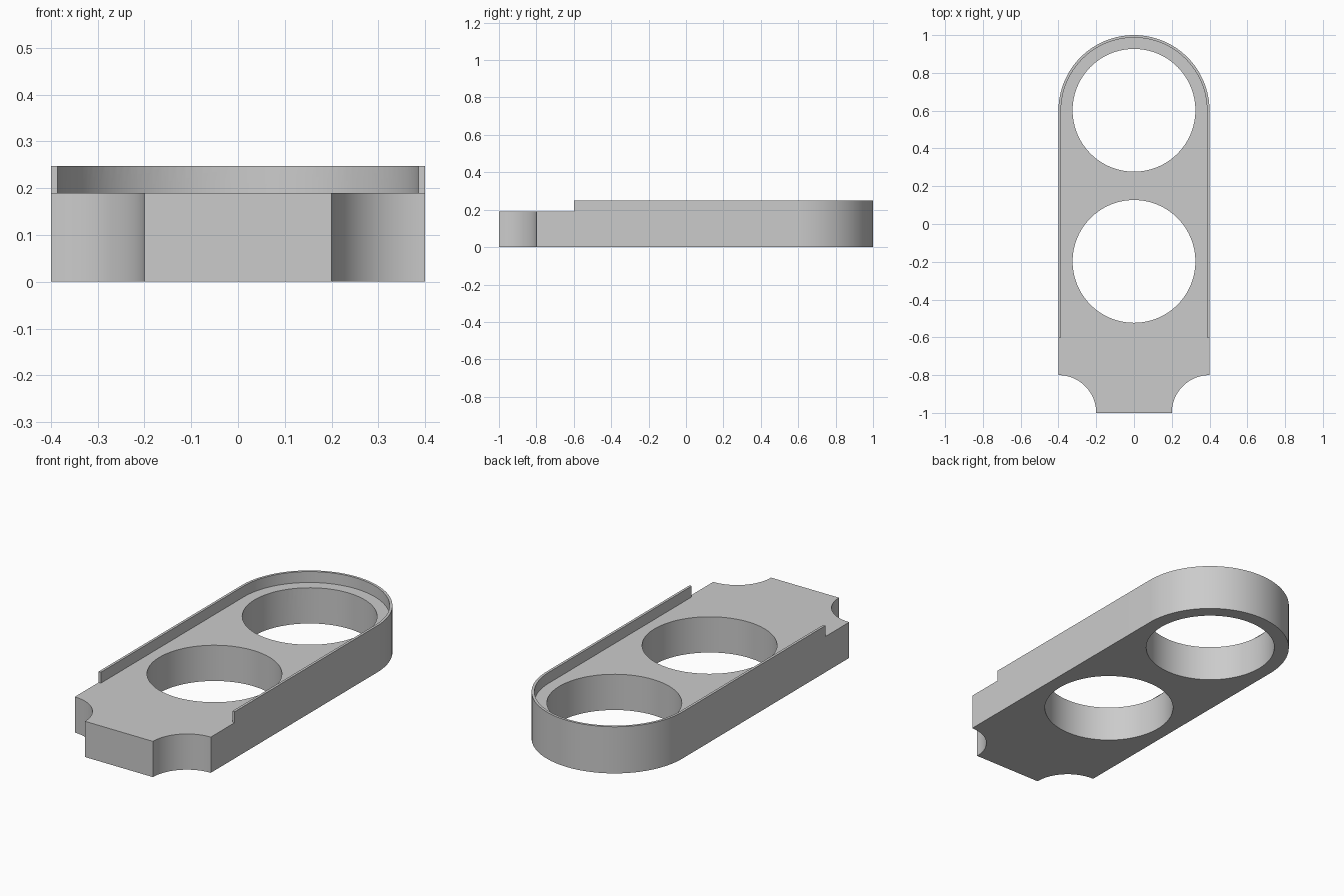
import bpy, bmesh
from math import sin, cos, radians

cube = bpy.data.objects.get("Cube")
if cube:
    bpy.data.objects.remove(cube, do_unlink=True)

HALF_WIDTH, REAR_CENTRE = 0.4, 0.6
FLOOR, TOP, WALL = 0.19, 0.248, 0.0135
HOLE_RADIUS, HOLES = 0.325, (0.602, -0.198)
NOTCH = 0.2

grey = bpy.data.materials.new("light grey")
grey.use_nodes = True
grey.diffuse_color = (0.6, 0.6, 0.6, 1)
grey.node_tree.nodes["Principled BSDF"].inputs["Base Color"].default_value = grey.diffuse_color


def arc(x, y, radius, start, end, steps):
    angles = [radians(start + (end - start) * i / steps) for i in range(steps + 1)]
    return [(x + radius * cos(a), y + radius * sin(a)) for a in angles]


def prism(name, loops, bottom, top):
    """Fill closed outlines (first outer, the rest holes) and extrude upward."""
    bm = bmesh.new()
    for loop in loops:
        verts = [bm.verts.new((x, y, bottom)) for x, y in loop]
        for a, b in zip(verts, verts[1:] + verts[:1]):
            bm.edges.new((a, b))
    bmesh.ops.triangle_fill(bm, edges=bm.edges[:], use_beauty=True)
    raised = bmesh.ops.extrude_face_region(bm, geom=bm.faces[:], use_keep_orig=True)["geom"]
    bmesh.ops.translate(bm, vec=(0, 0, top - bottom),
                        verts=[g for g in raised if isinstance(g, bmesh.types.BMVert)])
    bmesh.ops.recalc_face_normals(bm, faces=bm.faces[:])
    mesh = bpy.data.meshes.new(name)
    bm.to_mesh(mesh)
    bm.free()
    mesh.materials.append(grey)
    obj = bpy.data.objects.new(name, mesh)
    bpy.context.collection.objects.link(obj)
    return obj


# Body: round rear end, two scooped front corners and two through holes
outline = (arc(0, REAR_CENTRE, HALF_WIDTH, 0, 180, 64)
           + arc(-HALF_WIDTH, -1, NOTCH, 90, 0, 24)
           + arc(HALF_WIDTH, -1, NOTCH, 180, 90, 24))
holes = [arc(0, y, HOLE_RADIUS, 0, 360, 96)[:-1] for y in HOLES]
body = prism("holder_body", [outline] + holes, 0, TOP)

# Recess cutter: leaves a thin rim at the sides and rear, open at the front
inner = HALF_WIDTH - WALL
recess = (arc(0, REAR_CENTRE, inner, 0, 180, 64)
          + [(-inner, -0.6), (-0.5, -0.6), (-0.5, -1.1),
             (0.5, -1.1), (0.5, -0.6), (inner, -0.6)])
cutter = prism("recess_cutter", [recess], FLOOR, TOP + 0.1)
cutter.hide_render = True

cut = body.modifiers.new("recess", "BOOLEAN")
cut.operation = "DIFFERENCE"
cut.solver = "EXACT"
cut.object = cutter

bpy.ops.object.select_all(action="DESELECT")
body.select_set(True)
bpy.context.view_layer.objects.active = body
bpy.ops.object.modifier_apply(modifier=cut.name)
bpy.data.objects.remove(cutter, do_unlink=True)
bpy.ops.object.shade_smooth_by_angle(angle=radians(30))
